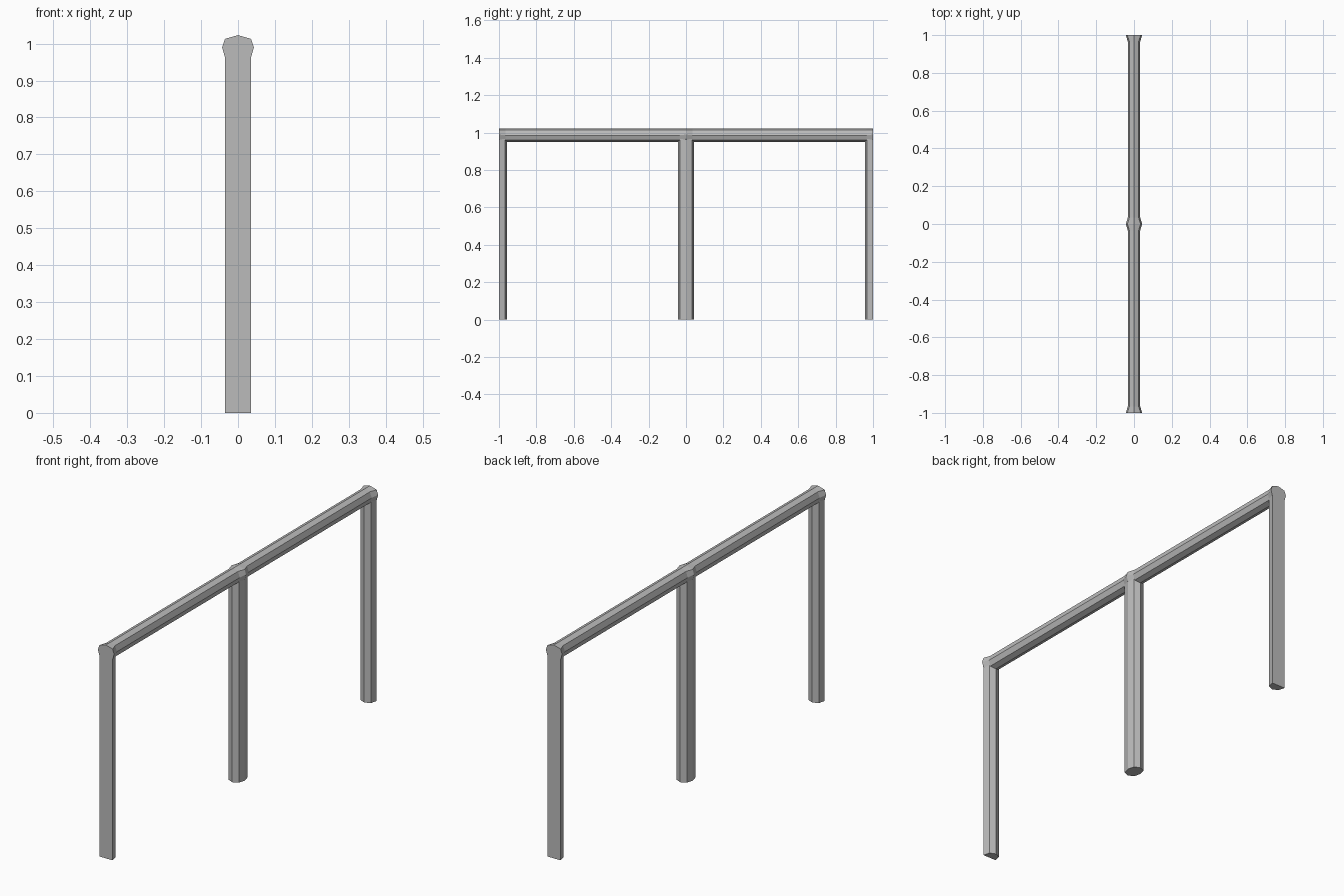
import bpy
import bmesh

# Remove the default cube
cube = bpy.data.objects.get("Cube")
if cube:
    bpy.data.objects.remove(cube, do_unlink=True)

# Single painted metal colour
GREY = (0.5, 0.5, 0.5, 1.0)
metal = bpy.data.materials.new("grey_metal")
metal.use_nodes = True
metal.diffuse_color = GREY
metal.node_tree.nodes["Principled BSDF"].inputs["Base Color"].default_value = GREY


def loft(name, sections):
    """Skin a row of matching closed sections and cap both ends."""
    bm = bmesh.new()
    rings = [[bm.verts.new(p) for p in s] for s in sections]
    n = len(rings[0])
    for a, b in zip(rings, rings[1:]):
        for i in range(n):
            j = (i + 1) % n
            bm.faces.new((a[i], a[j], b[j], b[i]))
    bm.faces.new(rings[0])
    bm.faces.new(rings[-1])
    bmesh.ops.recalc_face_normals(bm, faces=bm.faces)
    mesh = bpy.data.meshes.new(name)
    bm.to_mesh(mesh)
    bm.free()
    mesh.materials.append(metal)
    obj = bpy.data.objects.new(name, mesh)
    bpy.context.collection.objects.link(obj)
    return obj


def mirrored(half):
    """Complete an eight-sided outline from its +x half (top to bottom)."""
    return half + [(-x, z) for x, z in reversed(half[1:-1])]


# Handrail: slim octagon that swells at each post
slim = mirrored([(0, 1.023), (0.024, 1.013), (0.033, 0.986), (0.024, 0.96), (0, 0.95)])
joint = mirrored([(0, 1.023), (0.035, 1.013), (0.043, 0.99), (0.036, 0.965), (0, 0.95)])
stations = [(-1, joint), (-0.965, slim), (-0.034, slim), (0, joint),
            (0.034, slim), (0.965, slim), (1, joint)]
loft("handrail", [[(x, y, z) for x, z in shape] for y, shape in stations])


# Posts: full octagon in the middle, half octagons cut flat at the ends
arc = [(0.035, 0), (0.027, 0.032), (0, 0.044), (-0.027, 0.032), (-0.035, 0)]
full = arc + [(x, -y) for x, y in reversed(arc[1:-1])]


def post(name, outline, y0, side=1):
    loft(name, [[(x, y0 + side * y, z) for x, y in outline] for z in (0, 0.968)])


post("middle_post", full, 0)
post("front_post", arc, -1)
post("back_post", arc, 1, -1)
